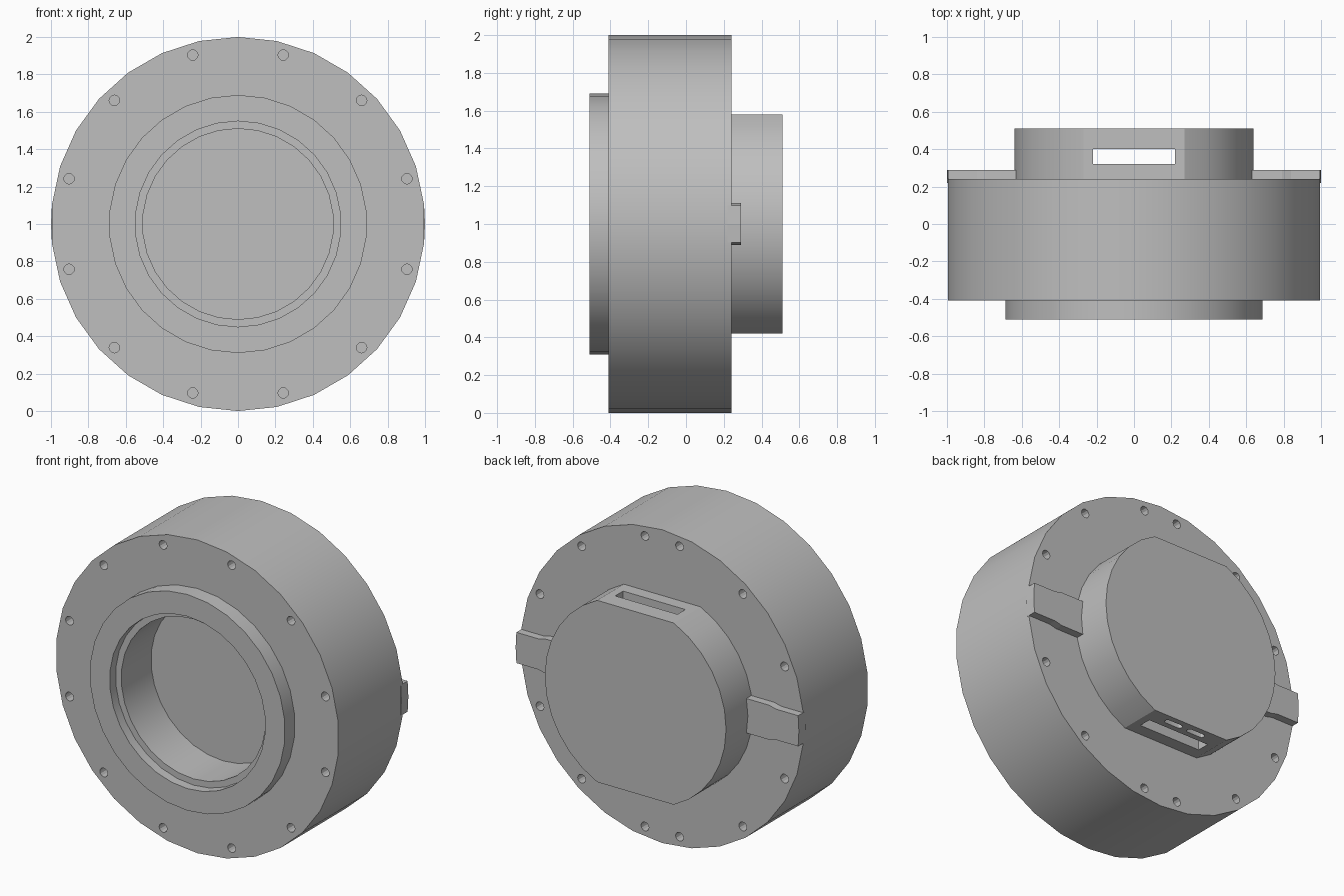
import bpy, bmesh, math
from mathutils import Matrix, Vector

if "Cube" in bpy.data.objects:
    bpy.data.objects.remove(bpy.data.objects["Cube"], do_unlink=True)

grey = bpy.data.materials.new("plain grey")
grey.use_nodes = True
COLOUR = (0.52, 0.52, 0.52, 1)
grey.diffuse_color = COLOUR
grey.node_tree.nodes["Principled BSDF"].inputs["Base Color"].default_value = COLOUR
CENTRE_Z = 1.0
SIDES = 30


def make(name, bm):
    """Turn a bmesh into a grey object."""
    bmesh.ops.recalc_face_normals(bm, faces=bm.faces)
    mesh = bpy.data.meshes.new(name)
    bm.to_mesh(mesh)
    bm.free()
    mesh.materials.append(grey)
    obj = bpy.data.objects.new(name, mesh)
    bpy.context.collection.objects.link(obj)
    return obj


def lathe(profile):
    """Revolve (radius, y) points about the front-to-back axis; ends close as flat discs."""
    bm = bmesh.new()
    rings = []
    for radius, y in profile:
        angles = [math.tau * i / SIDES for i in range(SIDES)]
        rings.append([bm.verts.new((radius * math.sin(a), y, CENTRE_Z + radius * math.cos(a)))
                      for a in angles])
    for r1, r2 in zip(rings, rings[1:]):
        for i in range(SIDES):
            j = (i + 1) % SIDES
            bm.faces.new((r1[i], r1[j], r2[j], r2[i]))
    bm.faces.new(rings[0])
    bm.faces.new(rings[-1])
    return bm


def prism(outline, y0, y1):
    """Extrude an (x, z) outline, relative to the axis, from y0 to y1."""
    bm = bmesh.new()
    face = bm.faces.new([bm.verts.new((x, y0, CENTRE_Z + z)) for x, z in outline])
    new = bmesh.ops.extrude_face_region(bm, geom=[face])["geom"]
    bmesh.ops.translate(bm, verts=[v for v in new if isinstance(v, bmesh.types.BMVert)],
                        vec=(0, y1 - y0, 0))
    return bm


def cut(target, cutter):
    """Subtract a cutter, then remove it."""
    mod = target.modifiers.new("cut", 'BOOLEAN')
    mod.operation, mod.solver, mod.object = 'DIFFERENCE', 'EXACT', cutter
    cutter.hide_render = True
    bpy.context.view_layer.objects.active = target
    bpy.ops.object.modifier_apply(modifier=mod.name)
    bpy.data.objects.remove(cutter, do_unlink=True)


def smooth(obj):
    bpy.ops.object.select_all(action='DESELECT')
    obj.select_set(True)
    bpy.context.view_layer.objects.active = obj
    bpy.ops.object.shade_smooth_by_angle(angle=math.radians(22))


# Drum with front collar, stepped opening and blind bore
body = make("drum_body", lathe([
    (0.51, -0.15), (0.51, -0.45), (0.55, -0.45), (0.55, -0.51), (0.69, -0.51),
    (0.69, -0.41), (1.0, -0.41), (1.0, 0.24)]))

# Blind screw holes on both faces
holes = bmesh.new()
front_angles = [15 + 30 * k for k in range(12)]
back_angles = [s * a + t for a in (7.5, 37.5, 67.5) for s in (-1, 1) for t in (0, 180)]
for y, angles in ((-0.41, front_angles), (0.24, back_angles)):
    for deg in angles:
        a = math.radians(deg)
        place = Matrix.Translation(Vector((0.935 * math.sin(a), y, CENTRE_Z + 0.935 * math.cos(a))))
        bmesh.ops.create_cone(holes, cap_ends=True, segments=12, radius1=0.028, radius2=0.028,
                              depth=0.2, matrix=place @ Matrix.Rotation(math.pi / 2, 4, 'X'))
cut(body, make("screw_hole_cutter", holes))
smooth(body)

# Rear boss: round with flattened top and bottom
R, FLAT = 0.64, 0.58
limit = math.asin(FLAT / R)
arc = [limit * (i / 6 - 1) for i in range(13)]
outline = [(R * math.cos(a), R * math.sin(a)) for a in arc]
outline += [(-x, -z) for x, z in outline]
boss = make("rear_boss", prism(outline, 0.22, 0.51))

# Strap slot running straight through from top to bottom
slot = bmesh.new()
bmesh.ops.create_cube(slot, size=1, matrix=Matrix.Translation((0, 0.36, CENTRE_Z))
                      @ Matrix.Diagonal((0.44, 0.08, 2, 1)))
cut(boss, make("slot_cutter", slot))

# Two small rounded ports on the bottom flat
for side in (-1, 1):
    port = bmesh.new()
    pts = []
    for end in (1, -1):
        for i in range(7):
            a = math.pi * (i / 6 - 0.5)
            pts.append((side * 0.083 + end * (0.045 + 0.018 * math.cos(a)),
                        0.455 + end * 0.018 * math.sin(a)))
    z0 = CENTRE_Z - FLAT
    face = port.faces.new([port.verts.new((x, y, z0 - 0.05)) for x, y in pts])
    new = bmesh.ops.extrude_face_region(port, geom=[face])["geom"]
    bmesh.ops.translate(port, verts=[v for v in new if isinstance(v, bmesh.types.BMVert)],
                        vec=(0, 0, 0.12))
    cut(boss, make("port_cutter", port))
smooth(boss)

# Side tabs from the boss to the rim, slightly narrower towards the rim
half = [(0.6, 0.11), (0.79, 0.11), (0.84, 0.098), (0.995, 0.098), (1.0, 0)]
tab = half + [(x, -z) for x, z in reversed(half[:-1])]
for name, side in (("left_tab", 1), ("right_tab", -1)):
    make(name, prism([(side * x, z) for x, z in tab], 0.22, 0.29))
